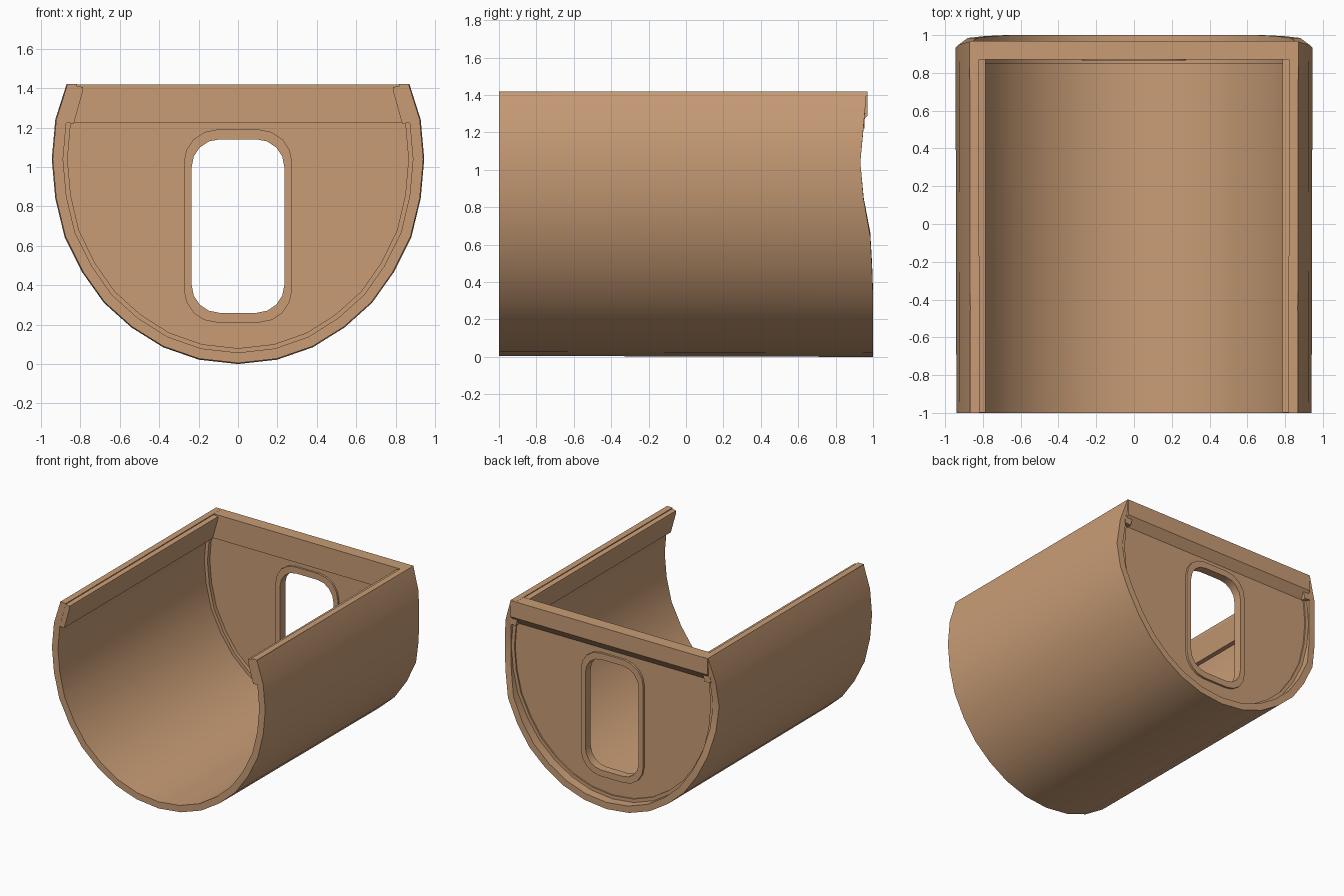
import bpy, bmesh, math

if "Cube" in bpy.data.objects:
    bpy.data.objects.remove(bpy.data.objects["Cube"])

tan = bpy.data.materials.new("warm tan")
tan.diffuse_color = (0.58, 0.335, 0.18, 1)
tan.use_nodes = True
tan.node_tree.nodes["Principled BSDF"].inputs["Base Color"].default_value = tan.diffuse_color

# Right half of the outer trough section: (x, z, y of the curved back rim)
HALF = [(0, 0, 1), (.198, .022, 1), (.38, .085, 1), (.54, .185, 1), (.68, .31, 1),
        (.79, .465, .995), (.88, .645, .985), (.927, .84, .95), (.945, 1.04, .932),
        (.927, 1.24, .95), (.87, 1.42, .966)]
FULL = [(-x, z, y) for x, z, y in HALF[:0:-1]] + HALF
CZ = 1.03


def inset(t):
    """Section moved inward by t, keeping the open top level."""
    out = []
    for x, z, y in FULL:
        r = math.hypot(x, z - CZ)
        k = (r - t) / r
        out.append((x * k, 1.42 if z > 1.4 else CZ + (z - CZ) * k, y))
    return out


def finish(name, bm, smooth=False):
    bmesh.ops.recalc_face_normals(bm, faces=bm.faces)
    me = bpy.data.meshes.new(name)
    bm.to_mesh(me)
    bm.free()
    ob = bpy.data.objects.new(name, me)
    bpy.context.collection.objects.link(ob)
    me.materials.append(tan)
    if smooth:
        bpy.ops.object.select_all(action='DESELECT')
        ob.select_set(True)
        bpy.context.view_layer.objects.active = ob
        bpy.ops.object.shade_smooth_by_angle(angle=math.radians(30))
    return ob


def trough(name, outer, inner, y0, y1=None):
    """Open channel between two sections; y1=None follows the curved rim."""
    bm = bmesh.new()
    front = .995 if y1 is None else 1
    rows = []
    for o, i in zip(outer, inner):
        back = o[2] if y1 is None else y1
        co = []
        for x, z, _ in (o, i):
            zf = z if z > 1.4 else CZ + (z - CZ) * front
            co += [(x * front, y0, zf), (x, back, z)]
        a, b, c, d = [bm.verts.new(p) for p in co]
        rows.append((a, b, d, c))
    for r, s in zip(rows, rows[1:]):
        for k in range(4):
            n = (k + 1) % 4
            bm.faces.new((r[k], r[n], s[n], s[k]))
    bm.faces.new(rows[0])
    bm.faces.new(rows[-1])
    return finish(name, bm, True)


def prism(name, a, b):
    """Solid between two matching outlines."""
    bm = bmesh.new()
    va, vb = [[bm.verts.new(p) for p in q] for q in (a, b)]
    bm.faces.new(va)
    bm.faces.new(vb)
    for i in range(len(va)):
        j = (i + 1) % len(va)
        bm.faces.new((va[i], va[j], vb[j], vb[i]))
    return finish(name, bm)


def rounded(w, z0, z1, r, n=4):
    pts = []
    for cx, cz, a0 in ((w - r, z1 - r, 0), (r - w, z1 - r, 90),
                       (r - w, z0 + r, 180), (w - r, z0 + r, 270)):
        for k in range(n + 1):
            a = math.radians(a0 + 90 * k / n)
            pts.append((cx + r * math.cos(a), cz + r * math.sin(a)))
    return pts


def plate(name, loops, y0, y1):
    """Upright plate from an outline with holes."""
    cu = bpy.data.curves.new(name, 'CURVE')
    cu.dimensions = '2D'
    cu.fill_mode = 'BOTH'
    cu.extrude = (y1 - y0) / 2
    for pts in loops:
        sp = cu.splines.new('POLY')
        sp.points.add(len(pts) - 1)
        for p, (x, z) in zip(sp.points, pts):
            p.co = (x, z, 0, 1)
        sp.use_cyclic_u = True
    cu.materials.append(tan)
    ob = bpy.data.objects.new(name, cu)
    bpy.context.collection.objects.link(ob)
    ob.rotation_euler = (math.pi / 2, 0, 0)
    ob.location.y = (y0 + y1) / 2
    bpy.ops.object.select_all(action='DESELECT')
    ob.select_set(True)
    bpy.context.view_layer.objects.active = ob
    bpy.ops.object.convert(target='MESH')


# Curved shell and the small ring seating the end wall
trough("shell", FULL, inset(.053), -1)
trough("wall_seat", inset(.05)[1:-1], inset(.08)[1:-1], .85, .926)

# Rails along both top edges
for side, name in ((-1, "left_rail"), (1, "right_rail")):
    sec = [(.868, 1.42), (.787, 1.405), (.787, 1.385), (.833, 1.22), (.885, 1.225)]
    prism(name, [(side * x, -.999, z) for x, z in sec],
          [(side * x, .955, z) for x, z in sec])

# Header beam with a sloped rear underside
sec = [(.87, 1.419), (.97, 1.419), (.97, 1.29), (.915, 1.225), (.87, 1.225)]
prism("header", [(-.868, y, z) for y, z in sec], [(.868, y, z) for y, z in sec])

# End wall with window opening, and its raised frame
edge = [(x, z) for x, z, _ in inset(.06)[1:-1]]
hole = rounded(.24, .255, 1.145, .145)
plate("end_wall", [edge, hole], .88, .915)
plate("window_frame", [rounded(.275, .21, 1.19, .17), rounded(.235, .26, 1.14, .14)], .865, .932)
